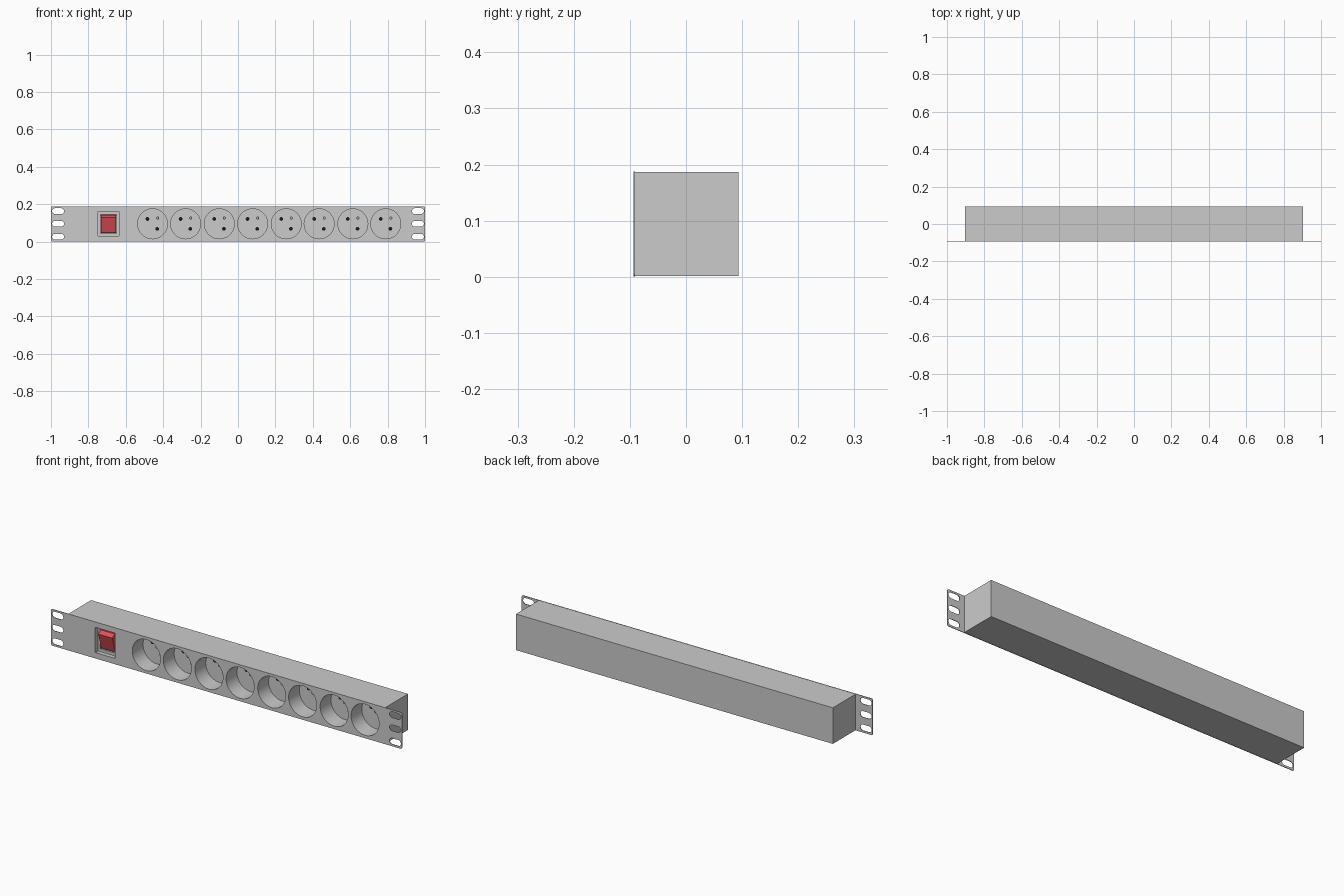
import bpy, bmesh
from math import sin, cos, pi

if "Cube" in bpy.data.objects:
    bpy.data.objects.remove(bpy.data.objects["Cube"])

FRONT = -0.094                    # front surface of the panel
MID_Z = 0.095                     # height of the socket row
SOCKETS = [-0.457, -0.280, -0.100, 0.078, 0.258, 0.434, 0.614, 0.790]
SOCKET_R, SOCKET_DEPTH = 0.08, 0.088
SWITCH_X, SWITCH_W, SWITCH_H = -0.692, 0.112, 0.130


# Outlines in the x-z plane, counter-clockwise seen from the front
def circle(cx, cz, r, n=48):
    return [(cx + r * cos(2 * pi * i / n), cz + r * sin(2 * pi * i / n)) for i in range(n)]


def rounded(cx, cz, w, h, r=0.0, n=6):
    if r == 0:
        return [(cx + sx * w / 2, cz + sz * h / 2)
                for sx, sz in ((1, -1), (1, 1), (-1, 1), (-1, -1))]
    pts = []
    for k, (sx, sz) in enumerate(((1, 1), (-1, 1), (-1, -1), (1, -1))):
        for i in range(n + 1):
            a = pi / 2 * (k + i / n)
            pts.append((cx + sx * (w / 2 - r) + r * cos(a),
                        cz + sz * (h / 2 - r) + r * sin(a)))
    return pts


def finish(name, bm, color=None, smooth=False):
    mesh = bpy.data.meshes.new(name)
    bm.to_mesh(mesh)
    bm.free()
    obj = bpy.data.objects.new(name, mesh)
    bpy.context.collection.objects.link(obj)
    if color:
        mat = bpy.data.materials.new(name + "_colour")
        mat.diffuse_color = color
        mat.use_nodes = True
        mat.node_tree.nodes["Principled BSDF"].inputs["Base Color"].default_value = mat.diffuse_color
        mesh.materials.append(mat)
    if smooth:
        bpy.ops.object.select_all(action='DESELECT')
        obj.select_set(True)
        bpy.context.view_layer.objects.active = obj
        bpy.ops.object.shade_smooth_by_angle()
    return obj


# Walls through a row of (outline, y) rings, closed by a cap on the last ring
def add_shell(bm, rings):
    loops = [[bm.verts.new((x, y, z)) for x, z in pts] for pts, y in rings]
    n = len(loops[0])
    for p, q in zip(loops, loops[1:]):
        for i in range(n):
            j = (i + 1) % n
            bm.faces.new((p[j], q[j], q[i], p[i]))
    bm.faces.new(loops[-1])


# Front panel: filled outline with slots, socket holes and switch hole
outlines = [rounded(0, 0.094, 2.0, 0.188, 0.008),
            rounded(SWITCH_X, MID_Z, SWITCH_W, SWITCH_H)]
outlines += [circle(x, MID_Z, SOCKET_R) for x in SOCKETS]
outlines += [rounded(side * 0.962, z, 0.064, 0.031, 0.0154)
             for side in (-1, 1) for z in (0.026, 0.095, 0.163)]
curve = bpy.data.curves.new("front_panel", 'CURVE')
curve.dimensions = '2D'
curve.fill_mode = 'BOTH'
curve.extrude = 0.0015
for pts in outlines:
    spline = curve.splines.new('POLY')
    spline.points.add(len(pts) - 1)
    for p, (x, z) in zip(spline.points, pts):
        p.co = (x, z, 0, 1)
    spline.use_cyclic_u = True
panel = bpy.data.objects.new("front_panel", curve)
bpy.context.collection.objects.link(panel)
panel.rotation_euler = (pi / 2, 0, 0)
panel.location.y = FRONT + 0.0015
panel.select_set(True)
bpy.context.view_layer.objects.active = panel
bpy.ops.object.convert(target='MESH')

# Housing: box open behind the panel
bm = bmesh.new()
bmesh.ops.create_cube(bm, size=1)
for v in bm.verts:
    v.co.x *= 1.806
    v.co.y = 0.094 if v.co.y > 0 else FRONT + 0.003
    v.co.z = 0.187 if v.co.z > 0 else 0.001
front = [f for f in bm.faces if f.normal.y < -0.5]
bmesh.ops.delete(bm, geom=front, context='FACES_ONLY')
finish("housing", bm)

# Sockets: recessed cup, earth pin and two dark contact holes
floor_y = FRONT + SOCKET_DEPTH
for k, x in enumerate(SOCKETS, 1):
    bm = bmesh.new()
    add_shell(bm, [(circle(x, MID_Z, SOCKET_R), FRONT),
                   (circle(x, MID_Z, SOCKET_R), floor_y)])
    finish(f"socket_cup_{k}", bm, smooth=True)

    bm = bmesh.new()
    px, pz, tip = x + 0.027, MID_Z + 0.031, floor_y - 0.045
    add_shell(bm, [(circle(px, pz, 0.008, 16), floor_y),
                   (circle(px, pz, 0.008, 16), tip + 0.003),
                   (circle(px, pz, 0.006, 16), tip)])
    finish(f"earth_pin_{k}", bm, smooth=True)

    bm = bmesh.new()
    for dx, dz in ((-0.027, 0.026), (0.025, -0.027)):
        hole = circle(x + dx, MID_Z + dz, 0.010, 16)
        add_shell(bm, [(hole, floor_y), (hole, floor_y - 0.001)])
    finish(f"contact_holes_{k}", bm, (0.01, 0.01, 0.01, 1))

# Switch pocket with a small inner ledge
bm = bmesh.new()
outer = rounded(SWITCH_X, MID_Z, SWITCH_W, SWITCH_H)
inner = rounded(SWITCH_X, MID_Z, 0.086, 0.102)
add_shell(bm, [(outer, FRONT), (outer, FRONT + 0.022),
               (inner, FRONT + 0.022), (inner, FRONT + 0.045)])
finish("switch_pocket", bm)

# Red rocker: side profile (y, z) pushed across the switch width
profile = [(-0.050, 0.143), (-0.072, 0.143), (-0.092, 0.129), (-0.070, 0.052),
           (-0.066, 0.046), (-0.050, 0.046)]
bm = bmesh.new()
face = bm.faces.new([bm.verts.new((SWITCH_X - 0.040, y, z)) for y, z in profile])
side = bmesh.ops.extrude_face_region(bm, geom=[face], use_keep_orig=True)
bmesh.ops.translate(bm, vec=(0.080, 0, 0),
                    verts=[g for g in side["geom"] if isinstance(g, bmesh.types.BMVert)])
bmesh.ops.recalc_face_normals(bm, faces=bm.faces)
finish("switch_rocker", bm, (0.75, 0.08, 0.09, 1))
